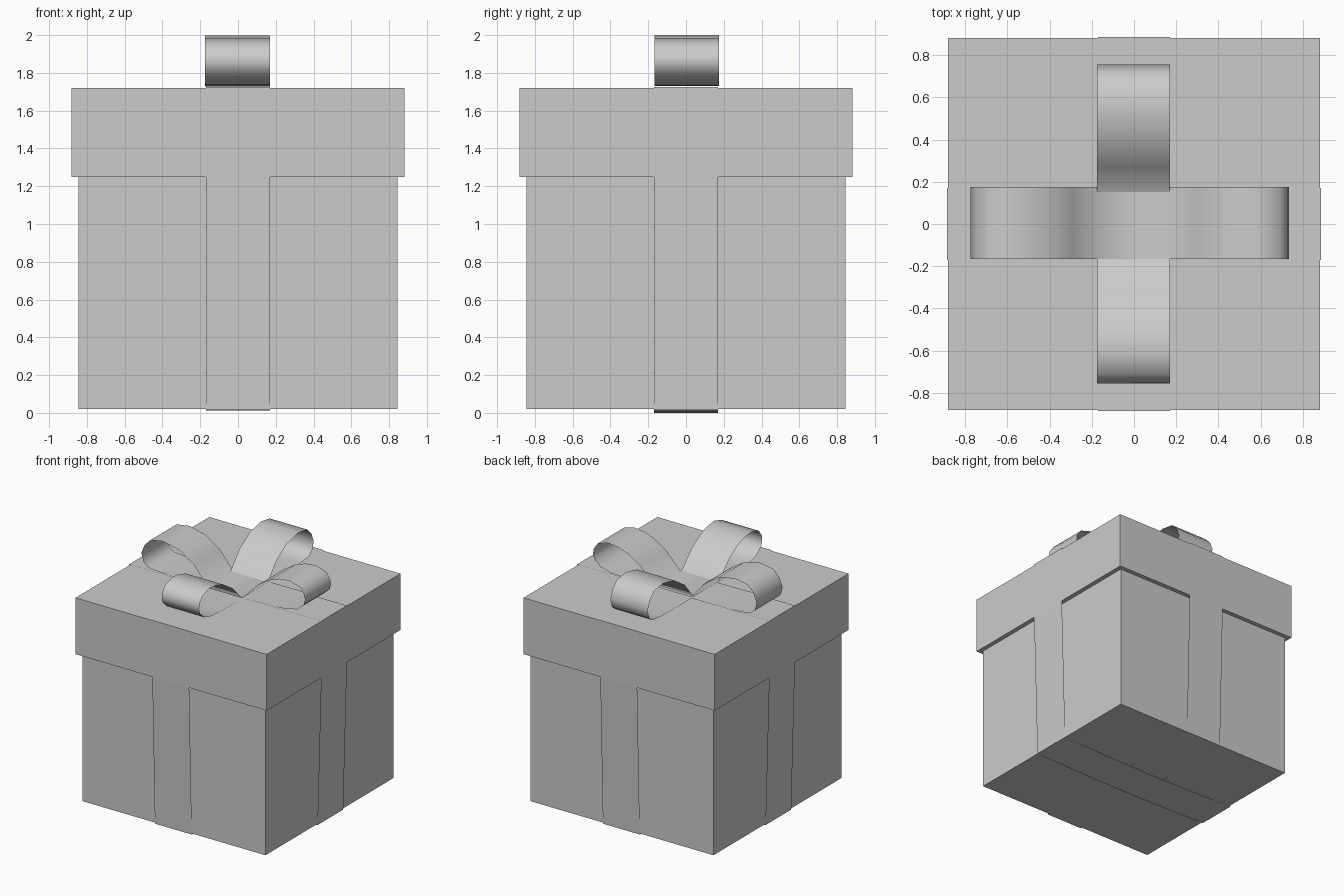
import bpy, bmesh

if "Cube" in bpy.data.objects:
    bpy.data.objects.remove(bpy.data.objects["Cube"])


def make_object(name, bm):
    mesh = bpy.data.meshes.new(name)
    bm.to_mesh(mesh)
    bm.free()
    obj = bpy.data.objects.new(name, mesh)
    bpy.context.collection.objects.link(obj)
    return obj


def box(name, half, z0, z1):
    bm = bmesh.new()
    bmesh.ops.create_cube(bm, size=1)
    for v in bm.verts:
        v.co = (v.co.x * 2 * half, v.co.y * 2 * half, z0 + (v.co.z + 0.5) * (z1 - z0))
    return make_object(name, bm)


def ribbon(name, profile, place, lo, hi, closed=False, smooth=False):
    """Sweep an (along, height) profile across the ribbon width."""
    bm = bmesh.new()
    rows = [[bm.verts.new(place(a, w, z)) for w in (lo, hi)] for a, z in profile]
    pairs = list(zip(rows, rows[1:]))
    if closed:
        pairs.append((rows[-1], rows[0]))
    for p, q in pairs:
        f = bm.faces.new((p[0], p[1], q[1], q[0]))
        f.smooth = smooth
    bmesh.ops.recalc_face_normals(bm, faces=bm.faces)
    return make_object(name, bm)


# Box and overhanging lid
box("box_body", 0.845, 0.02, 1.25)
box("box_lid", 0.882, 1.25, 1.72)


def along_x(a, w, z):
    return (a, w, z)


def along_y(a, w, z):
    return (w, -a, z)


# Wrapped ribbons: over the lid, tapering down the sides, under the box
def wrap(top, bottom):
    right = [(0.0, top), (0.886, top), (0.886, 1.25), (0.852, 0.015), (0.4, bottom + 0.004), (0.0, bottom)]
    return right + [(-a, z) for a, z in reversed(right[1:-1])]


ribbon("wrap_ribbon_x", wrap(1.726, 0.0), along_x, -0.17, 0.17, closed=True)
ribbon("wrap_ribbon_y", wrap(1.724, 0.012), along_y, -0.17, 0.17, closed=True)

# Bow: one strip makes two opposite loops, crossing flat at the centre
bow = [
    (-0.17, 1.73), (-0.40, 1.732), (-0.60, 1.735), (-0.71, 1.745), (-0.755, 1.78),
    (-0.775, 1.85), (-0.745, 1.925), (-0.69, 1.98), (-0.57, 2.0), (-0.42, 1.965),
    (-0.29, 1.88), (-0.17, 1.737), (0.0, 1.737), (0.17, 1.737), (0.30, 1.87),
    (0.41, 1.94), (0.50, 1.972), (0.595, 1.983), (0.69, 1.955), (0.73, 1.90),
    (0.735, 1.86), (0.725, 1.82), (0.665, 1.765), (0.57, 1.74), (0.46, 1.733), (0.17, 1.73),
]
ribbon("bow_loops_x", bow, along_x, -0.167, 0.175, smooth=True)
ribbon("bow_loops_y", [(a + 0.02, z - 0.002) for a, z in bow], along_y, -0.175, 0.17, smooth=True)
